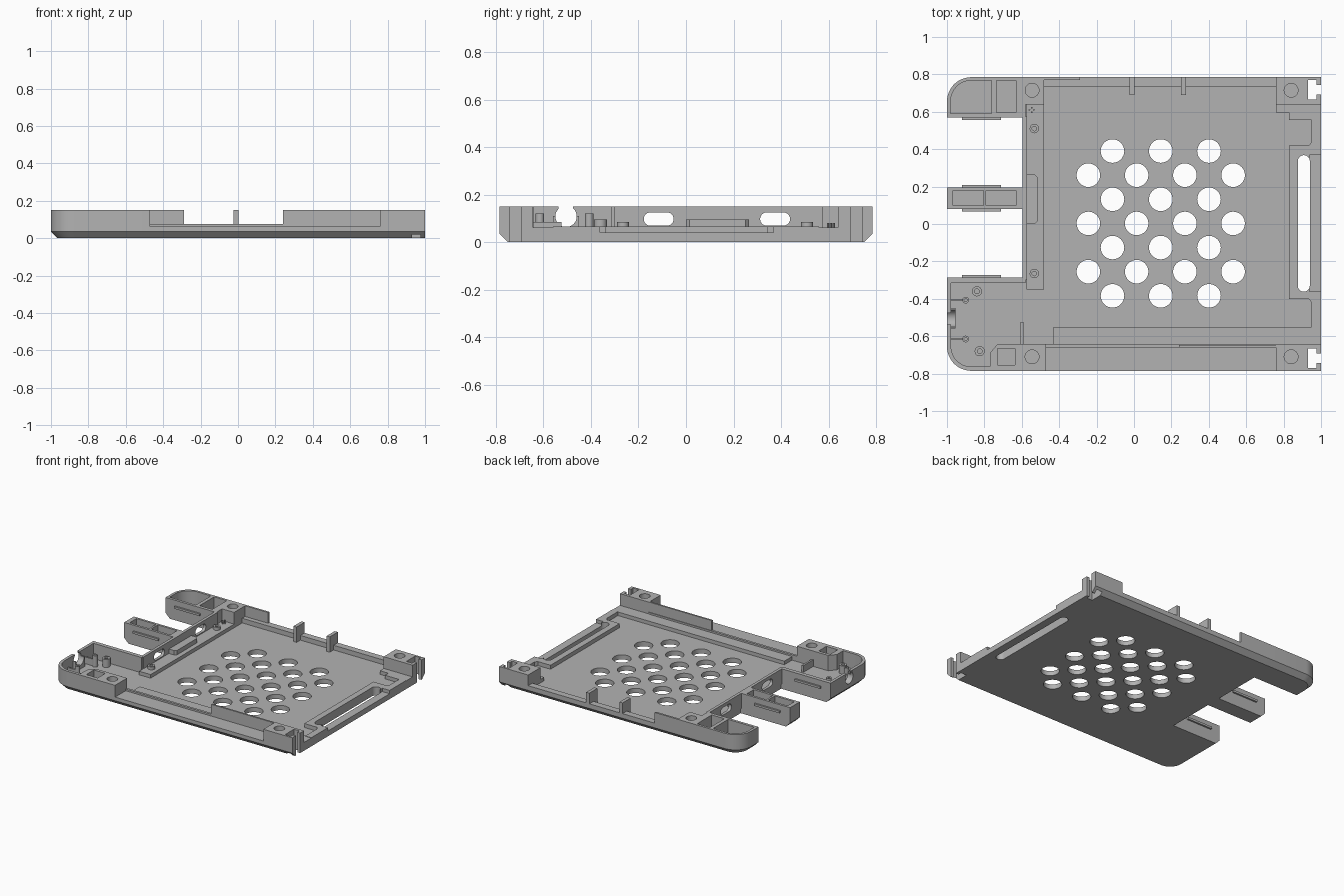
import bpy, bmesh
from math import cos, sin, pi, radians

cube = bpy.data.objects.get("Cube")
if cube:
    bpy.data.objects.remove(cube, do_unlink=True)

grey = bpy.data.materials.new("mid grey plastic")
grey.use_nodes = True
tone = (0.45, 0.45, 0.45, 1)
grey.diffuse_color = tone
grey.node_tree.nodes["Principled BSDF"].inputs["Base Color"].default_value = tone

H, FLOOR, LEDGE, W = 0.15, 0.035, 0.062, 0.785
parts = []


def arc(cx, cy, r, start, end, n=12):
    return [(cx + r * cos(radians(start + (end - start) * i / n)),
             cy + r * sin(radians(start + (end - start) * i / n))) for i in range(n + 1)]


def circle(x, y, r, n=32):
    return arc(x, y, r, 0, 360, n)[:-1]


def rect(x0, x1, y0, y1):
    return [(x0, y0), (x1, y0), (x1, y1), (x0, y1)]


def prism(name, pts, z0, z1, low=None, place=lambda a, b, c: (a, b, c)):
    """Solid between a lower outline and an upper outline."""
    bm = bmesh.new()
    bottom = [bm.verts.new(place(x, y, z0)) for x, y in (low or pts)]
    top = [bm.verts.new(place(x, y, z1)) for x, y in pts]
    bm.faces.new(bottom[::-1])
    bm.faces.new(top)
    n = len(pts)
    for i in range(n):
        j = (i + 1) % n
        bm.faces.new((bottom[i], bottom[j], top[j], top[i]))
    bmesh.ops.recalc_face_normals(bm, faces=bm.faces)
    mesh = bpy.data.meshes.new(name)
    bm.to_mesh(mesh)
    bm.free()
    mesh.materials.append(grey)
    obj = bpy.data.objects.new(name, mesh)
    bpy.context.scene.collection.objects.link(obj)
    parts.append(obj)
    return obj


def box(name, x0, x1, y0, y1, z1, z0=FLOOR):
    return prism(name, rect(x0, x1, y0, y1), z0, z1)


def cut(targets, pts, z0=-0.1, z1=0.3, **kw):
    """Remove a prism from each target, then discard the cutter."""
    cutter = prism("cutter", pts, z0, z1, **kw)
    cutter.hide_render = True
    for obj in targets:
        mod = obj.modifiers.new("cut", 'BOOLEAN')
        mod.operation, mod.solver, mod.object = 'DIFFERENCE', 'EXACT', cutter
        bpy.context.view_layer.update()
        graph = bpy.context.evaluated_depsgraph_get()
        mesh = bpy.data.meshes.new_from_object(obj.evaluated_get(graph))
        obj.modifiers.clear()
        obj.data = mesh
    parts.remove(cutter)
    bpy.data.objects.remove(cutter, do_unlink=True)


def tube(name, x, y, r, bore, z1, z0=FLOOR):
    obj = prism(name, circle(x, y, r, 20), z0, z1)
    cut([obj], circle(x, y, bore, 16), z0 + 0.01)


def stadium_y(x, y0, y1, r):
    return arc(x, y1 - r, r, 0, 180) + arc(x, y0 + r, r, 180, 360)


def outline(i, r=0.13):
    return ([(1, -W + i), (1, W - i)] + arc(-1 + r, W - r, r - i, 90, 180)
            + arc(-1 + r, -W + r, r - i, 180, 270))


# Chamfered floor with two bays between the arms
floor = prism("tray_floor", outline(0), 0, FLOOR, low=outline(0.035))
cut([floor], rect(-1.1, -0.59, -0.285, 0.08))
cut([floor], rect(-1.1, -0.59, 0.195, 0.57))

# Staggered ventilation holes
for row in range(7):
    count = 3 + row % 2
    for col in range(count):
        x = 0.143 + 0.258 * (col - (count - 1) / 2)
        cut([floor], circle(x, 0.39 - 0.129 * row, 0.063))

# Back left arm with two pockets
back_arm = prism("back_left_arm", [(-0.58, 0.57), (-0.58, W)]
                 + arc(-0.87, W - 0.13, 0.13, 90, 180) + [(-1, 0.57)], FLOOR, H)
cut([back_arm], [(-0.762, 0.59), (-0.762, 0.767)]
    + arc(-0.87, 0.657, 0.11, 90, 180) + [(-0.98, 0.59)], 0.05)
cut([back_arm], rect(-0.735, -0.63, 0.595, 0.767), 0.05)

# Middle arm with two pockets
middle_arm = box("middle_arm", -1, -0.58, 0.08, 0.195, H)
for x0, x1 in ((-0.967, -0.805), (-0.79, -0.63)):
    cut([middle_arm], rect(x0, x1, 0.098, 0.178), 0.05)

# Snap ridges on the arm sides
for y in (0.565, 0.2, 0.075, -0.28):
    box("snap_ridge", -0.92, -0.71, y - 0.008, y + 0.008, 0.108, 0.092)

# Front left compartment
bay = prism("front_left_compartment",
            [(-0.58, -0.285), (-1, -0.285)] + arc(-0.87, -W + 0.13, 0.13, 180, 270)
            + [(-0.47, -W), (-0.47, -0.6), (-0.58, -0.6)], FLOOR, H)
cut([bay], [(-0.4, -0.315), (-0.978, -0.315)] + arc(-0.87, -0.655, 0.108, 180, 270)
    + [(-0.77, -0.763), (-0.77, -0.69), (-0.73, -0.642), (-0.4, -0.642)], FLOOR - 0.01)
cut([bay], rect(-0.73, -0.635, -0.755, -0.665), 0.05)

# Round cable opening in the left wall
seat = box("cable_seat", -0.98, -0.955, -0.56, -0.45, 0.11)
along_x = dict(place=lambda a, b, c: (c, a, b))
cut([bay, seat], circle(-0.505, 0.108, 0.045), -1.1, -0.9, **along_x)
cut([bay, seat], rect(-0.537, -0.475, 0.108, 0.25), -1.1, -0.9, **along_x)

# Mounting bosses and clip posts inside the compartment
tube("boss", -0.84, -0.36, 0.027, 0.013, 0.095)
tube("boss", -0.825, -0.68, 0.027, 0.013, 0.095)
for y in (-0.407, -0.615):
    tube("clip_post", -0.9, y, 0.018, 0.008, 0.12)
    box("clip_web", -0.98, -0.915, y - 0.006, y + 0.006, 0.085)
box("compartment_rib", -0.606, -0.592, -0.645, -0.525, 0.085)

# Divider wall with two connector slots
divider = box("divider_wall", -0.595, -0.573, -0.3, 0.575, H)
for y in (-0.115, 0.375):
    slot = (arc(y + 0.035, 0.097, 0.028, -90, 90) + arc(y - 0.035, 0.097, 0.028, 90, 270))
    cut([divider], slot, -0.7, -0.5, **along_x)

# Strip beside the divider with its tongue and screw bosses
box("connector_strip", -0.575, -0.48, -0.35, 0.64, LEDGE)
prism("connector_tongue", [(-0.573, 0), (-0.53, 0), (-0.515, 0.015), (-0.515, 0.25),
                           (-0.53, 0.265), (-0.573, 0.265)], LEDGE, 0.095)
for y in (0.51, -0.265):
    tube("strip_boss", -0.533, y, 0.025, 0.012, 0.085, LEDGE)
for dx, dy in ((0.012, 0), (-0.012, 0), (0, 0.012), (0, -0.012)):
    prism("locating_pin", circle(-0.547 + dx, 0.61 + dy, 0.005, 8), LEDGE, 0.08)

# Corner screw blocks
back_left = box("back_left_block", -0.58, -0.48, 0.64, W, H)
back_right = box("back_right_block", 0.76, 1, 0.64, W, H)
front_right = box("front_right_block", 0.76, 1, -W, -0.645, H)
for block, x, y in ((back_left, -0.545, 0.715), (bay, -0.545, -0.71),
                    (back_right, 0.84, 0.715), (front_right, 0.84, -0.71)):
    cut([block], circle(x, y, 0.037), 0.07)
for block, s in ((back_right, 1), (front_right, -1)):
    y = 0.718 * s
    cut([block, floor], rect(0.93, 0.977, y - 0.052, y + 0.052))
    cut([block, floor], rect(0.97, 1.1, y - 0.026, y + 0.026))

# Front edge: outer ledge, thin wall and inner ledge
box("front_outer_ledge", -0.47, 0.76, -W, -0.655, LEDGE)
box("front_low_wall", -0.47, 0.76, -0.66, -0.642, 0.075)
box("front_high_wall", 0.24, 0.76, -0.66, -0.647, H)
box("front_inner_ledge", -0.43, 1, -0.645, -0.55, LEDGE)

# Back edge: ledge, thin wall and two ribs
box("back_ledge", -0.48, 0.76, 0.735, W, 0.07)
box("back_high_wall", -0.48, -0.29, 0.77, W, H)
for x in (-0.01, 0.265):
    box("back_rib", x - 0.013, x + 0.013, 0.69, W, H)
prism("back_right_ledge", [(0.76, 0.65), (0.76, 0.595), (0.83, 0.595), (0.83, 0.555),
                           (1, 0.555), (1, 0.65)], FLOOR, LEDGE)

# Right rim with the long slot
rim = prism("right_rim", [(1, 0.56), (0.95, 0.56), (0.95, 0.44), (0.935, 0.42), (0.83, 0.42),
                          (0.83, -0.4), (0.935, -0.4), (0.95, -0.42), (0.95, -0.56),
                          (1, -0.56)], FLOOR, LEDGE + 0.003)
cut([rim, floor], stadium_y(0.908, -0.362, 0.368, 0.032))
cut([rim], rect(0.939, 1.1, -0.362, 0.368), 0.04)

# Smooth the round surfaces and keep the edges crisp
bpy.ops.object.select_all(action='DESELECT')
for obj in parts:
    obj.select_set(True)
bpy.context.view_layer.objects.active = floor
bpy.ops.object.shade_smooth_by_angle(angle=radians(30))
